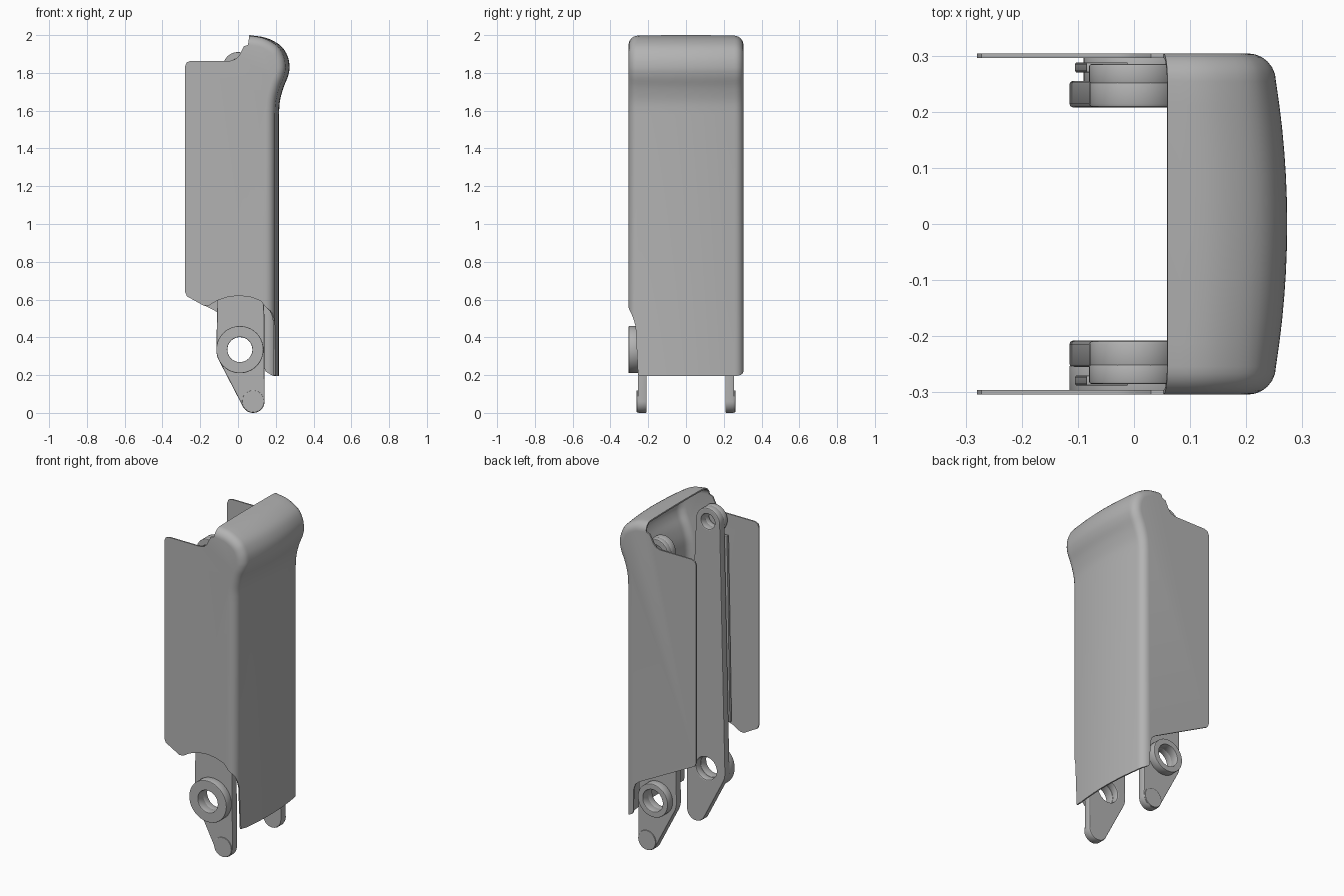
import bpy, bmesh
from math import sin, cos, pi, radians
from mathutils import Vector

if "Cube" in bpy.data.objects:
    bpy.data.objects.remove(bpy.data.objects["Cube"], do_unlink=True)

gray = bpy.data.materials.new("plain gray")
gray.use_nodes = True
gray.diffuse_color = (0.45, 0.45, 0.45, 1)
gray.node_tree.nodes["Principled BSDF"].inputs["Base Color"].default_value = (0.45, 0.45, 0.45, 1)


def activate(ob):
    bpy.ops.object.select_all(action='DESELECT')
    ob.select_set(True)
    bpy.context.view_layer.objects.active = ob


def arc(cx, cz, r, a0, a1, n=16):
    return [(cx + r * cos(radians(a0 + (a1 - a0) * i / n)),
             cz + r * sin(radians(a0 + (a1 - a0) * i / n))) for i in range(n + 1)]


def circle(cx, cz, r, n=40):
    return arc(cx, cz, r, 0, 360, n)[:-1]


def plate(name, loops, y0, y1, bevel=0.004):
    """Flat part in the xz plane: first loop is the outline, the rest are holes."""
    cu = bpy.data.curves.new(name, 'CURVE')
    cu.dimensions = '2D'
    cu.fill_mode = 'BOTH'
    for loop in loops:
        sp = cu.splines.new('POLY')
        sp.points.add(len(loop) - 1)
        for p, (x, z) in zip(sp.points, loop):
            p.co = (x, z, 0, 1)
        sp.use_cyclic_u = True
    cu.extrude = abs(y1 - y0) / 2 - bevel
    cu.bevel_depth = bevel
    cu.bevel_resolution = 1
    cu.offset = -bevel
    cu.materials.append(gray)
    ob = bpy.data.objects.new(name, cu)
    bpy.context.collection.objects.link(ob)
    ob.location.y = (y0 + y1) / 2
    ob.rotation_euler.x = pi / 2
    activate(ob)
    bpy.ops.object.convert(target='MESH')
    bpy.ops.object.shade_smooth_by_angle(angle=radians(30))
    return ob


def smooth_path(pts, sub=4):
    pts = [Vector(p) for p in pts]
    ext = [2 * pts[0] - pts[1]] + pts + [2 * pts[-1] - pts[-2]]
    out = []
    for a, b, c, d in zip(ext, ext[1:], ext[2:], ext[3:]):
        for k in range(sub):
            t = k / sub
            out.append(0.5 * (2 * b + (c - a) * t + (2 * a - 5 * b + 4 * c - d) * t * t
                              + (3 * b - a - 3 * c + d) * t ** 3))
    return out + [pts[-1]]


# Cover: wall swept along its side profile, with rounded corners into flat cheeks
W, R, BULGE, BOTTOM = 0.304, 0.05, 0.02, 0.195
path = [Vector((0.217, BOTTOM))] + smooth_path([
    (0.217, 1.58), (0.222, 1.65), (0.24, 1.72), (0.264, 1.78), (0.273, 1.83),
    (0.262, 1.89), (0.225, 1.945), (0.15, 1.985), (0.06, 2.0)])

ARC = 6
columns = []                                   # (y, depth, lowest z)
right_low = [0.2, 0.46, 0.50, 0.525, 0.54, 0.55, 0.56]
for k in range(ARC, -1, -1):
    a = k / ARC * pi / 2
    columns.append((-(W - R + R * sin(a)), R * (1 - cos(a)), right_low[k]))
for k in range(1, 12):
    columns.append(((W - R) * (k / 6 - 1), 0, BOTTOM))
for k in range(ARC + 1):
    a = k / ARC * pi / 2
    columns.append((W - R + R * sin(a), R * (1 - cos(a)), BOTTOM + 0.025 * (k / ARC) ** 2))

bm = bmesh.new()
rows = []
for i, p in enumerate(path):
    t = (path[min(i + 1, len(path) - 1)] - path[max(i - 1, 0)]).normalized()
    n = Vector((t.y, -t.x))
    row = []
    for y, depth, low in columns:
        bulge = BULGE * min(1, abs(y) / (W - R)) ** 2 * max(n.x, 0)
        q = p - n * (depth + bulge)
        row.append(bm.verts.new((q.x, y, max(q.y, low))))
    rows.append(row)
for r0, r1 in zip(rows, rows[1:]):
    for j in range(len(columns) - 1):
        bm.faces.new((r0[j], r0[j + 1], r1[j + 1], r1[j]))

cheek_back = [(0.03, 1.94), (0.005, 1.89), (-0.012, 1.873), (-0.04, 1.864), (-0.25, 1.864),
              (-0.272, 1.855), (-0.28, 1.835), (-0.28, 0.64), (-0.27, 0.617)]
right_edge = [(-0.18, 0.567), (-0.155, 0.568), (-0.11, 0.595), (-0.05, 0.615), (0.01, 0.62),
              (0.07, 0.612), (0.12, 0.593)]
left_edge = [(0.1, 0.425), (0.125, 0.405), (0.138, 0.37), (0.14, 0.235)]
for col, y, edge in ((0, -W, right_edge), (-1, W, left_edge)):
    loop = [row[col] for row in rows]
    loop += [bm.verts.new((x, y, z)) for x, z in cheek_back + edge]
    bm.faces.new(loop)
bmesh.ops.recalc_face_normals(bm, faces=bm.faces)
bm.normal_update()
wall = max(bm.faces, key=lambda f: abs(f.normal.x) * f.calc_area())
if wall.normal.x < 0:
    bmesh.ops.reverse_faces(bm, faces=bm.faces)
me = bpy.data.meshes.new("cover")
bm.to_mesh(me)
bm.free()
me.materials.append(gray)
cover = bpy.data.objects.new("cover", me)
bpy.context.collection.objects.link(cover)
solid = cover.modifiers.new("thickness", 'SOLIDIFY')
solid.thickness = 0.008
solid.offset = -1
activate(cover)
bpy.ops.object.modifier_apply(modifier="thickness")
bpy.ops.object.shade_smooth_by_angle(angle=radians(35))

# Link arms with pivot bosses, one on each side
TOP, LOW, TIP = (0, 1.83), (0.01, 0.335), (0.08, 0.061)
arm_outline = (arc(*TOP, 0.08, 0, 180) + arc(*LOW, 0.125, 180, 210, 6)
               + arc(*TIP, 0.061, 210, 360) + [(0.14, 0.5)])
strip = [(-0.105, 0.62), (-0.02, 0.62), (-0.01, 1.74), (-0.085, 1.74)]
for side, s, boss_r in (("right", -1, 0.125), ("left", 1, 0.1)):
    plate(side + "_arm", [arm_outline, circle(*TOP, 0.045), circle(*LOW, 0.068)],
          s * 0.208, s * 0.255, 0.006)
    plate(side + "_lower_boss", [circle(*LOW, boss_r), circle(*LOW, 0.066)], s * 0.25, s * 0.304)
    plate(side + "_upper_boss", [circle(*TOP, 0.08), circle(*TOP, 0.045)], s * 0.25, s * 0.285)
    plate(side + "_tip_pad", [circle(*TIP, 0.058)], s * 0.25, s * 0.261, 0.002)
    plate(side + "_backing_strip", [strip], s * 0.27, s * 0.288, 0.003)
